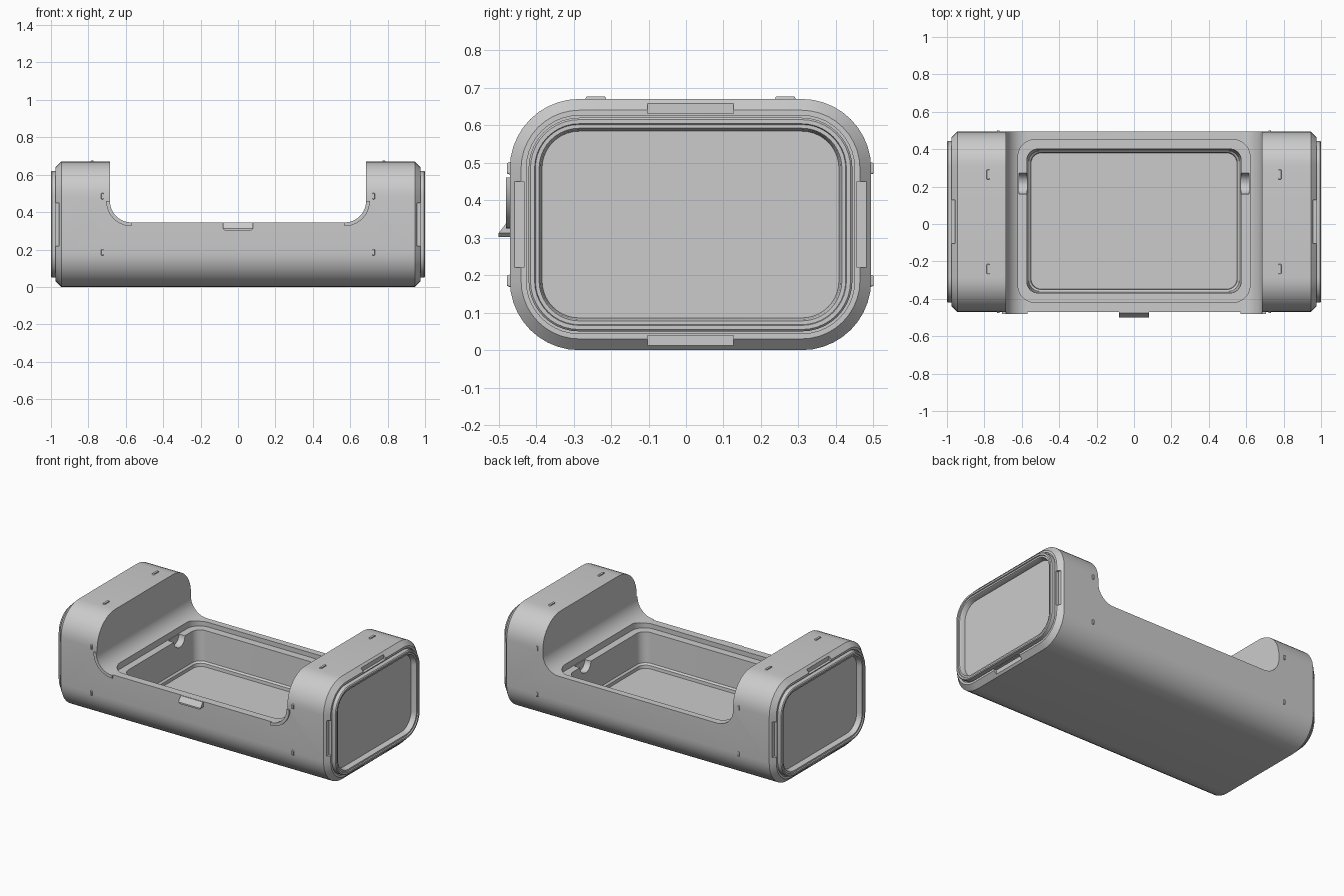
import bpy, bmesh
from math import sin, cos, pi, radians

if "Cube" in bpy.data.objects:
    bpy.data.objects.remove(bpy.data.objects["Cube"])

YC, ZC = 0.012, 0.335          # centre of the body section
HY, HZ, R = 0.482, 0.335, 0.185


def rrect(ca, cb, ha, hb, r, n=10):
    """Points of a rounded rectangle in a 2D plane."""
    pts = []
    for k, (sa, sb) in enumerate([(1, 1), (-1, 1), (-1, -1), (1, -1)]):
        for i in range(n + 1):
            t = (k + i / n) * pi / 2
            pts.append((ca + sa * (ha - r) + r * cos(t), cb + sb * (hb - r) + r * sin(t)))
    return pts


def loft(name, rings):
    """Skin through equal-length rings and cap both ends."""
    bm = bmesh.new()
    vs = [[bm.verts.new(p) for p in ring] for ring in rings]
    n = len(vs[0])
    for a, b in zip(vs, vs[1:]):
        for i in range(n):
            j = (i + 1) % n
            bm.faces.new((a[i], a[j], b[j], b[i]))
    bm.faces.new(vs[0])
    bm.faces.new(vs[-1])
    bmesh.ops.recalc_face_normals(bm, faces=bm.faces)
    me = bpy.data.meshes.new(name)
    bm.to_mesh(me)
    bm.free()
    ob = bpy.data.objects.new(name, me)
    bpy.context.collection.objects.link(ob)
    return ob


def box(name, x, y, z):
    return loft(name, [[(x[0], y[0], k), (x[1], y[0], k), (x[1], y[1], k), (x[0], y[1], k)] for k in z])


def activate(ob):
    bpy.ops.object.select_all(action='DESELECT')
    ob.select_set(True)
    bpy.context.view_layer.objects.active = ob


def cut(ob, cutter):
    activate(ob)
    m = ob.modifiers.new("cut", 'BOOLEAN')
    m.operation, m.solver, m.object = 'DIFFERENCE', 'EXACT', cutter
    bpy.ops.object.modifier_apply(modifier=m.name)
    bpy.data.objects.remove(cutter)


def smooth(ob, angle=25):
    activate(ob)
    bpy.ops.object.shade_smooth_by_angle(angle=radians(angle))


# Body: rounded section along x, chamfered ends, stepped rim, recessed end panel
end = [(0.945, 0), (0.975, 0.03), (0.975, 0.044), (0.966, 0.044), (0.966, 0.05), (0.995, 0.05),
       (1.0, 0.055), (1.0, 0.066), (0.993, 0.068), (0.993, 0.078), (0.985, 0.082), (0.96, 0.086)]
stations = [(-x, d) for x, d in reversed(end)] + end
body = loft("body", [[(x, a, b) for a, b in rrect(YC, ZC, HY - d, HZ - d, R - d)] for x, d in stations])

# Saddle-shaped opening through the middle
cut(body, loft("saddle_cutter", [[(a, y, b) for a, b in rrect(0, 0.845, 0.685, 0.5, 0.115, 14)]
                                 for y in (-0.8, 0.8)]))

# Basin with a ledge below the rim
basin = [(0.5, 0.62, 0.435, 0.09), (0.315, 0.62, 0.435, 0.09), (0.315, 0.573, 0.385, 0.06),
         (0.12, 0.563, 0.376, 0.06), (0.11, 0.552, 0.366, 0.055), (0.09, 0.55, 0.364, 0.055)]
cut(body, loft("basin_cutter", [[(a, b, z) for a, b in rrect(0, 0.016, hx, hy, r)]
                                for z, hx, hy, r in basin]))

for s in (-1, 1):
    # Half-round finger notch in the basin's short sides
    cut(body, loft("notch_cutter", [[(s * x, a, b) for a, b in rrect(0.216, 0.318, 0.056, 0.056, 0.0559, 8)]
                                    for x in (0.53, 0.615)]))
    # Slots in the end chamfers
    x = sorted((s * 0.957, s * 1.1))
    for y, z in [((-0.103, 0.127), (0.631, 0.646)), ((-0.103, 0.127), (0.024, 0.039)),
                 ((0.456, 0.475), (0.22, 0.45)), ((-0.451, -0.432), (0.22, 0.45))]:
        # extend outwards so the slot opens through the chamfer
        if z[0] > 0.6:
            z = (z[0], 0.75)
        elif z[1] < 0.1:
            z = (-0.1, z[1])
        elif y[0] > 0:
            y = (y[0], 0.6)
        else:
            y = (-0.6, y[1])
        cut(body, box("slot_cutter", x, y, z))
smooth(body)

for s, side in ((-1, "left"), (1, "right")):
    # Curved lip on the front at the saddle corners
    rings = []
    for i in range(13):
        t = -pi / 2 + i / 12 * pi / 2
        rings.append([(s * (0.57 + r * cos(t)), y, 0.46 + r * sin(t))
                      for r, y in ((0.115, -0.46), (0.115, -0.48), (0.135, -0.48), (0.135, -0.46))])
    smooth(loft(side + "_corner_lip", rings))
    # Small locating ribs on front, back and top
    for z in (0.185, 0.485):
        for face, y0, y1 in (("front", -0.46, -0.477), ("back", 0.48, 0.5)):
            loft(f"{side}_{face}_rib", [[(a, y0, b) for a, b in rrect(s * 0.725, z, 0.008, 0.02, 0.005, 3)],
                                        [(a, y1, b) for a, b in rrect(s * 0.725, z, 0.006, 0.014, 0.005, 3)]])
    for y in (-0.241, 0.265):
        loft(side + "_top_rib", [[(a, b, 0.66) for a, b in rrect(s * 0.78, y, 0.009, 0.032, 0.005, 3)],
                                 [(a, b, 0.676) for a, b in rrect(s * 0.78, y, 0.007, 0.025, 0.005, 3)]])

# Front latch: wedge profile along x
wedge = [(-0.46, 0.302), (-0.5, 0.302), (-0.5, 0.312), (-0.476, 0.344), (-0.46, 0.344)]
loft("front_latch", [[(x, y, max(z, lo)) for y, z in wedge]
                     for x, lo in ((-0.08, 0.312), (-0.07, 0.3), (0.07, 0.3), (0.08, 0.312))])
